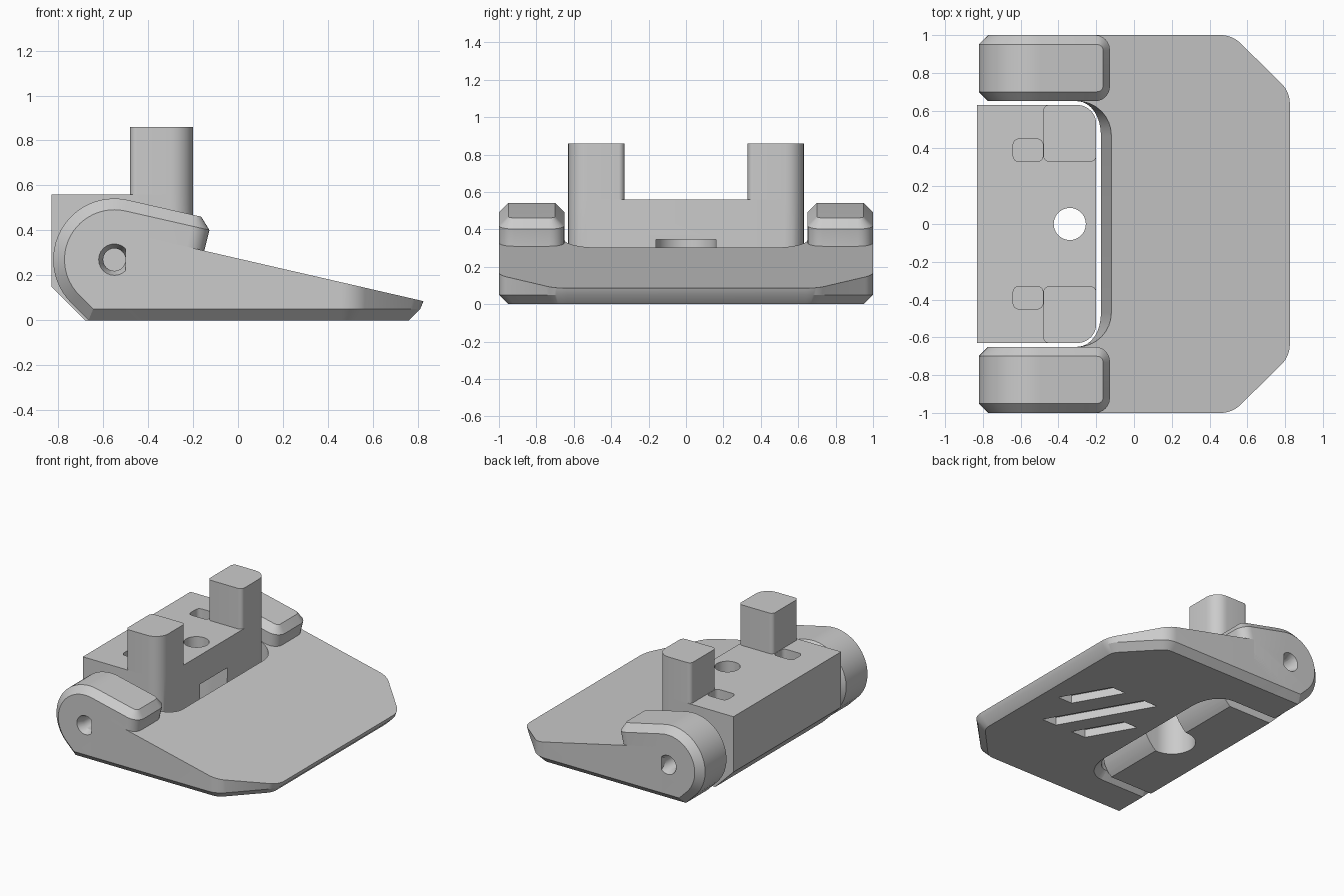
import bpy, bmesh
from math import sin, cos, tan, radians, pi
from mathutils import Vector, Matrix

old = bpy.data.objects.get("Cube")
if old:
    bpy.data.objects.remove(old, do_unlink=True)

grey = bpy.data.materials.new("plain grey")
grey.use_nodes = True
grey.diffuse_color = (0.6, 0.6, 0.6, 1)
for node in grey.node_tree.nodes:
    if node.type == 'BSDF_PRINCIPLED':
        node.inputs["Base Color"].default_value = grey.diffuse_color

PIVOT = Vector((-0.55, 0.27))


def rounded(corners, steps=8):
    """Turn (x, y, radius) corners into a rounded outline."""
    out = []
    for i, (x, y, r) in enumerate(corners):
        p = Vector((x, y))
        if r == 0:
            out.append(p)
            continue
        a = (Vector(corners[i - 1][:2]) - p).normalized()
        b = (Vector(corners[(i + 1) % len(corners)][:2]) - p).normalized()
        half = a.angle(b) / 2
        centre = p + (a + b).normalized() * r / sin(half)
        start, end = (p + v * r / tan(half) - centre for v in (a, b))
        sweep = start.angle(end)
        for k in range(steps + 1):
            t = sweep * k / steps
            out.append(centre + (start * sin(sweep - t) + end * sin(t)) / sin(sweep))
    return out


def arc(centre, r, a0, a1, steps=24):
    angles = [radians(a0 + (a1 - a0) * k / steps) for k in range(steps + 1)]
    return [Vector((centre[0] + r * cos(a), centre[1] + r * sin(a))) for a in angles]


def prism(outline, lo, hi, axis='z'):
    """Extrude an outline along z (x, y points) or along y (x, z points)."""
    bm = bmesh.new()
    place = (lambda p, h: (p[0], p[1], h)) if axis == 'z' else (lambda p, h: (p[0], h, p[1]))
    ends = [[bm.verts.new(place(p, h)) for p in outline] for h in (lo, hi)]
    for ring in ends:
        bm.faces.new(ring)
    n = len(outline)
    for i in range(n):
        j = (i + 1) % n
        bm.faces.new((ends[0][i], ends[0][j], ends[1][j], ends[1][i]))
    bmesh.ops.recalc_face_normals(bm, faces=bm.faces)
    return bm


def bevel(bm, edges, offset, segments=1):
    bmesh.ops.bevel(bm, geom=edges, offset=offset, offset_type='OFFSET', segments=segments,
                    profile=0.5, affect='EDGES', clamp_overlap=False)


def finish(bm, name):
    mesh = bpy.data.meshes.new(name)
    bmesh.ops.recalc_face_normals(bm, faces=bm.faces)
    bm.to_mesh(mesh)
    bm.free()
    mesh.materials.append(grey)
    obj = bpy.data.objects.new(name, mesh)
    bpy.context.collection.objects.link(obj)
    return obj


def carve(obj, bm, operation='DIFFERENCE'):
    """Apply a boolean with a temporary cutter."""
    cutter = finish(bm, "cutter")
    cutter.hide_render = True
    mod = obj.modifiers.new("carve", 'BOOLEAN')
    mod.operation, mod.solver, mod.object = operation, 'EXACT', cutter
    graph = bpy.context.evaluated_depsgraph_get()
    mesh = bpy.data.meshes.new_from_object(obj.evaluated_get(graph))
    obj.modifiers.clear()
    obj.data = mesh
    bpy.data.objects.remove(cutter, do_unlink=True)


# Wedge plate: U-shaped plan, sloping top, chamfered underside
half = [(0.825, 0.7, 0.15), (0.52, 1, 0.15), (-0.5, 1, 0), (-0.5, 0.65, 0), (-0.12, 0.65, 0.18)]
plan = half + [(x, -y, r) for x, y, r in reversed(half)]
bm = prism(rounded(plan), 0, 1)
for v in bm.verts:
    x, y = v.co.x, v.co.y
    if v.co.z > 0.5:
        v.co.z = 0.275 - 0.23 * x
    elif x > 0.7:
        v.co.x -= 0.015
    elif abs(y) < 0.652 and x < -0.1:
        v.co.x -= 0.055 * max(0, (x + 0.3) / 0.18)
bevel(bm, [e for e in bm.edges if all(v.co.z < 0.001 for v in e.verts)], 0.05)
plate = finish(bm, "wedge_plate")

# Three slanted grooves in the underside: right edge x, start y, end y
for x, y0, y1 in ((0.54, -0.33, 0.31), (0.65, -0.03, 0.31), (0.28, -0.33, 0.0)):
    lean = -0.57 * (y1 - y0)
    groove = [(x, y0), (x + lean, y1), (x + lean - 0.12, y1), (x - 0.12, y0)]
    carve(plate, prism(groove, -0.1, 0.06))

# Hinge ears, one on each side
ear_profile = arc(PIVOT, 0.272, 225, 78) + [
    Vector(p) for p in ((-0.115, 0.45), (-0.15, 0.31), (-0.15, 0), (-0.665, 0))]
for side, name in ((1, "back_ear"), (-1, "front_ear")):
    bm = prism(ear_profile, side * 0.65, side * 1.0, 'y')
    ends = [e for e in bm.edges if all(v.co.x > -0.16 for v in e.verts)
            and abs(e.verts[0].co.y - e.verts[1].co.y) < 0.01]
    bevel(bm, ends, 0.08, 6)
    bm.normal_update()
    rim = [e for e in bm.edges if e.calc_face_angle(0) > radians(28)
           and not (abs(e.verts[0].co.y - e.verts[1].co.y) > 0.3 and e.verts[0].co.z < 0.3)]
    bevel(bm, rim, 0.05)
    ear = finish(bm, name)
    # Pin hole with a countersunk mouth
    carve(ear, prism(arc(PIVOT, 0.05, 0, 345, 23), side * 0.6, side * 1.1, 'y'))
    sink = bmesh.new()
    bmesh.ops.create_cone(sink, cap_ends=True, segments=24, radius1=0.05, radius2=0.074, depth=0.06,
                          matrix=Matrix.Translation((PIVOT.x, side * 0.98, PIVOT.y))
                          @ Matrix.Rotation(-side * pi / 2, 4, 'X'))
    carve(ear, sink)

# Pivoting block: rounded plan trimmed by a side profile
block_plan = rounded([(-0.2, -0.63, 0.1), (-0.2, 0.63, 0.1), (-0.83, 0.63, 0), (-0.83, -0.63, 0)])
block = finish(prism(block_plan, -0.1, 0.56), "pivot_block")
side_profile = [(-0.93, 0.25), (-0.93, 0.8), (-0.1, 0.8), (-0.1, 0.27)]
side_profile += arc(PIVOT, 0.35, 0, -50.5, 10) + [Vector((-0.68, 0))]
carve(block, prism(side_profile, -0.8, 0.8, 'y'), 'INTERSECT')

# Screw hole with an open-fronted recess below it
screw = (-0.34, 0)
carve(block, prism(arc(screw, 0.085, 0, 350, 35), -0.2, 0.8))
carve(block, prism(arc(screw, 0.16, 90, 270) + [Vector((0, -0.16)), Vector((0, 0.16))], -0.2, 0.345))

# Small pockets and upright posts
for side, name in ((1, "back_post"), (-1, "front_post")):
    pocket = [(-0.64, 0.33, 0.03), (-0.482, 0.33, 0.03), (-0.482, 0.45, 0.03), (-0.64, 0.45, 0.03)]
    carve(block, prism(rounded([(x, side * y, r) for x, y, r in pocket], 4), 0.4, 0.8))
    post = [(-0.48, 0.33, 0.03), (-0.2, 0.33, 0.03), (-0.2, 0.63, 0.1), (-0.48, 0.63, 0.03)]
    finish(prism(rounded([(x, side * y, r) for x, y, r in post]), 0.56, 0.86), name)

# Smooth the curved faces and keep the creases crisp
bpy.ops.object.select_all(action='DESELECT')
for obj in bpy.context.collection.objects:
    if obj.type == 'MESH' and grey.name in obj.data.materials:
        obj.select_set(True)
        bpy.context.view_layer.objects.active = obj
bpy.ops.object.shade_smooth_by_angle(angle=radians(25))
